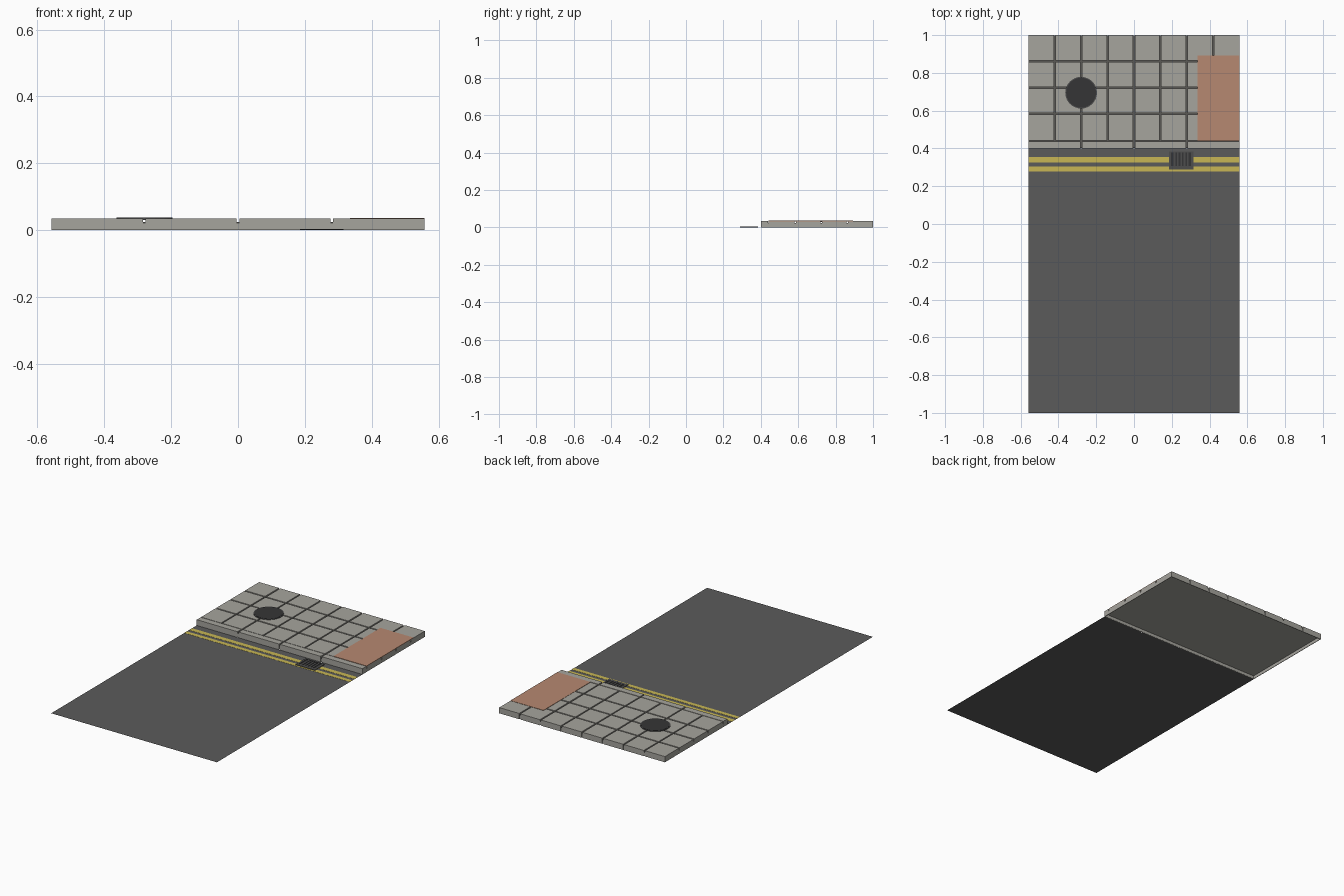
import bpy, bmesh, math, random
from mathutils import Matrix

if "Cube" in bpy.data.objects:
    bpy.data.objects.remove(bpy.data.objects["Cube"])

random.seed(4)
X = 0.558            # half width
Y0, Y1, YB = 0.40, 0.44, 1.0   # kerb front, kerb back, pavement back
TOP, UNDER, GAP = 0.035, 0.02, 0.004


def mat(name, r, g, b):
    m = bpy.data.materials.new(name)
    m.diffuse_color = (r, g, b, 1)
    m.use_nodes = True
    m.node_tree.nodes["Principled BSDF"].inputs["Base Color"].default_value = m.diffuse_color
    return m


concrete = mat("concrete", 0.38, 0.373, 0.338)
grout = mat("grout", 0.10, 0.098, 0.09)
asphalt = mat("asphalt", 0.105, 0.105, 0.105)
yellow = mat("yellow_paint", 0.58, 0.47, 0.09)
clay = mat("terracotta", 0.47, 0.25, 0.165)
iron = mat("dark_iron", 0.036, 0.036, 0.037)
frame_grey = mat("grate_grey", 0.075, 0.075, 0.075)


def box(bm, x0, x1, y0, y1, z0, z1):
    m = Matrix.Translation(((x0 + x1) / 2, (y0 + y1) / 2, (z0 + z1) / 2))
    m = m @ Matrix.Diagonal((x1 - x0, y1 - y0, z1 - z0, 1))
    bmesh.ops.create_cube(bm, size=1, matrix=m)


def finish(bm, name, *mats):
    me = bpy.data.meshes.new(name)
    bm.to_mesh(me)
    bm.free()
    for m in mats:
        me.materials.append(m)
    ob = bpy.data.objects.new(name, me)
    bpy.context.collection.objects.link(ob)
    return ob


def boxes(name, material, items):
    bm = bmesh.new()
    for b in items:
        box(bm, *b)
    return finish(bm, name, material)


def spans(start, end, joints):
    """Split a length at the joints, leaving a gap at each."""
    cuts = [start] + joints + [end]
    return [(a + (GAP if a != start else 0), b - (GAP if b != end else 0))
            for a, b in zip(cuts, cuts[1:])]


# road surface, a single sheet
bm = bmesh.new()
bm.faces.new([bm.verts.new(p) for p in
              ((-X, -1, 0), (X, -1, 0), (X, Y0, 0), (-X, Y0, 0))])
finish(bm, "road", asphalt)

# double yellow line
boxes("yellow_lines", yellow,
      [(-X, X, 0.279, 0.304, 0.0002, 0.001), (-X, X, 0.325, 0.354, 0.0002, 0.001)])

# paving tiles and kerb stones
cols = spans(-X, X, [k * 0.14 for k in range(-3, 4)])
rows = spans(Y1 + GAP / 2, YB, [0.584, 0.722, 0.862])
kerbs = spans(-X, X, [-0.28, 0, 0.28])
boxes("paving_tiles", concrete,
      [(*c, *r, UNDER, TOP - random.uniform(0, 0.0008)) for c in cols for r in rows])
boxes("kerb_stones", concrete, [(*k, Y0, Y1 - GAP / 2, UNDER, TOP) for k in kerbs])

# grout bed: dark on top, concrete on the underside
bm = bmesh.new()
box(bm, -X + 0.003, X - 0.003, Y0 + 0.003, YB - 0.003, UNDER - 0.0005, 0.025)
for f in bm.faces:
    f.material_index = 1 if f.normal.z < -0.5 else 0
finish(bm, "grout_bed", grout, concrete)

# hollow skirt below the paving: outer facing blocks
T = 0.003
skirt = [(*k, Y0, Y0 + T, 0, UNDER) for k in kerbs]
skirt += [(*c, YB - T, YB, 0, UNDER) for c in cols]
for x0, x1 in ((-X, -X + T), (X - T, X)):
    skirt.append((x0, x1, Y0 + T, YB - T, 0, UNDER))
boxes("skirt_blocks", concrete, skirt)

# continuous backing wall behind the skirt joints
boxes("skirt_backing", concrete,
      [(-X + T, X - T, Y0 + T, Y0 + T + 0.001, 0.0005, UNDER),
       (-X + T, X - T, YB - T - 0.001, YB - T, 0.0005, UNDER)])

# terracotta paving patch
boxes("terracotta_patch", clay, [(0.335, X, Y1, 0.892, TOP - 0.002, TOP + 0.0015)])

# manhole cover with rim
def disc(name, material, r, z0, z1):
    bm = bmesh.new()
    bmesh.ops.create_cone(bm, cap_ends=True, segments=32, radius1=r, radius2=r,
                          depth=z1 - z0,
                          matrix=Matrix.Translation((-0.28, 0.695, (z0 + z1) / 2)))
    finish(bm, name, material)


disc("manhole_rim", frame_grey, 0.084, 0.03, 0.0375)
disc("manhole_cover", iron, 0.079, 0.03, 0.0385)

# drain grate: dark pit plate, frame and bars
gx0, gx1, gy0, gy1 = 0.185, 0.315, 0.289, 0.384
boxes("drain_pit", iron, [(gx0, gx1, gy0, gy1, 0.0005, 0.0018)])
bars = [(gx0, gx1, gy0, gy0 + 0.018, 0.001, 0.004),
        (gx0, gx1, gy1 - 0.006, gy1, 0.001, 0.004),
        (gx0, gx0 + 0.012, gy0, gy1, 0.001, 0.004),
        (gx1 - 0.012, gx1, gy0, gy1, 0.001, 0.004)]
for i in range(1, 6):
    cx = gx0 + 0.012 + i * 0.106 / 6
    bars.append((cx - 0.0045, cx + 0.0045, gy0 + 0.018, gy1 - 0.006, 0.001, 0.0038))
boxes("drain_grate", frame_grey, bars)
